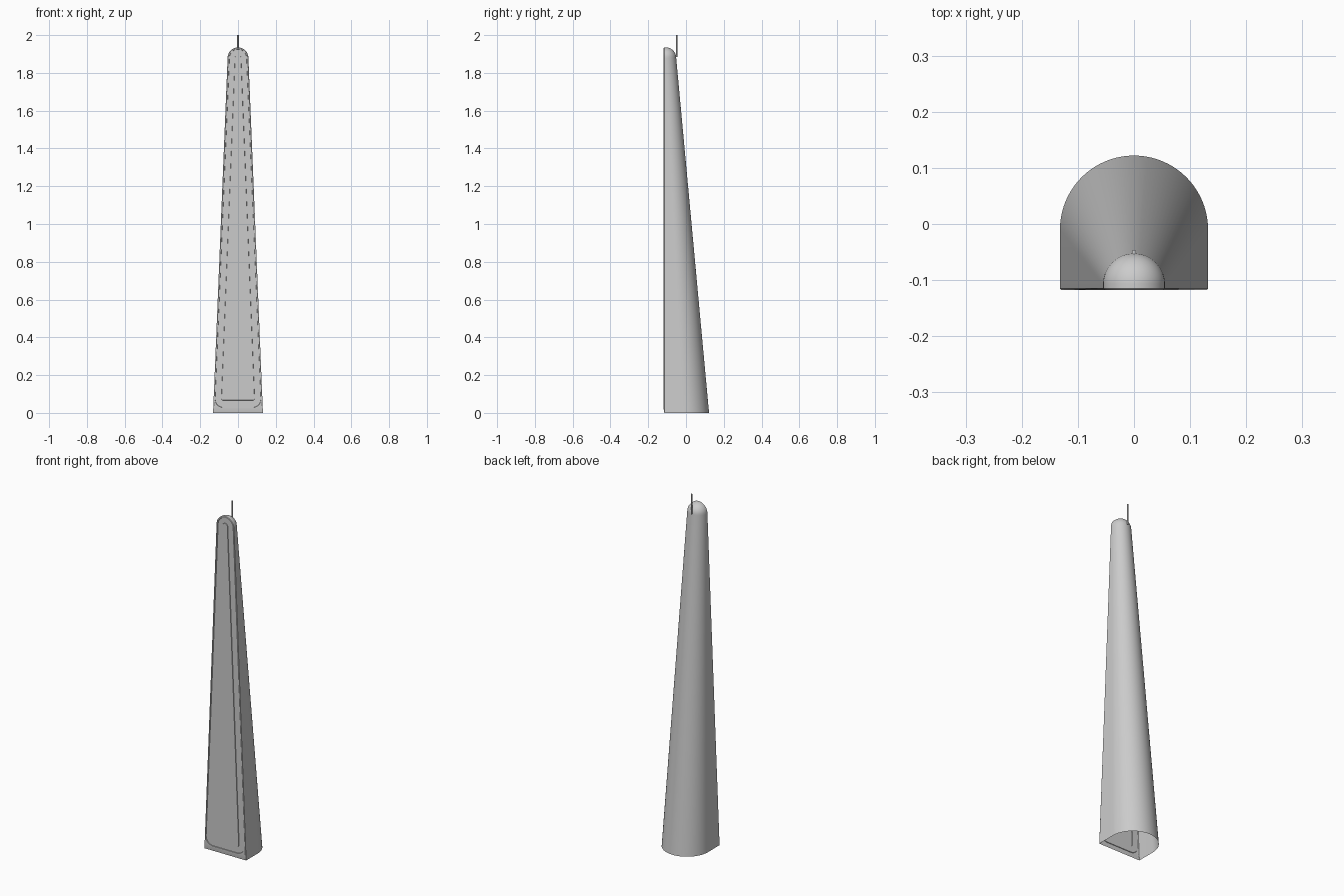
import bpy
import bmesh
from math import sin, cos, pi
from mathutils import Vector

old = bpy.data.objects.get("Cube")
if old:
    bpy.data.objects.remove(old, do_unlink=True)

grey = bpy.data.materials.new("light_grey")
grey.use_nodes = True
colour = (0.6, 0.6, 0.6, 1)
grey.diffuse_color = colour
grey.node_tree.nodes["Principled BSDF"].inputs["Base Color"].default_value = colour

EDGE_Y, FRONT_Y = -0.115, -0.118      # edge of the shell, front surface
BASE_R, TOP_R = 0.132, 0.055
BASE_CY, TOP_CY = -0.01, -0.107
SHOULDER = 1.88                       # height where the dome begins


def loft(name, rings, closed=False, fill_end=False):
    """Bridge equal-length rings of points into one surface facing outwards."""
    bm = bmesh.new()
    rows = [[bm.verts.new(p) for p in ring] for ring in rings]
    n = len(rows[0])
    for a, b in zip(rows, rows[1:]):
        for i in range(n if closed else n - 1):
            j = (i + 1) % n
            bm.faces.new((a[i], a[j], b[j], b[i]))
    if fill_end:
        bm.faces.new(rows[-1])
    bmesh.ops.remove_doubles(bm, verts=bm.verts, dist=0.00005)
    bmesh.ops.recalc_face_normals(bm, faces=bm.faces)
    bm.normal_update()
    outward = 0
    for f in bm.faces:
        c = f.calc_center_median()
        outward += f.normal.dot(c - Vector((0, -0.06, c.z))) * f.calc_area()
    if outward < 0:
        bmesh.ops.reverse_faces(bm, faces=bm.faces)
    mesh = bpy.data.meshes.new(name)
    bm.to_mesh(mesh)
    bm.free()
    obj = bpy.data.objects.new(name, mesh)
    bpy.context.collection.objects.link(obj)
    finish(obj)
    return obj


def finish(obj):
    obj.data.materials.append(grey)
    bpy.ops.object.select_all(action="DESELECT")
    obj.select_set(True)
    bpy.context.view_layer.objects.active = obj
    bpy.ops.object.shade_smooth_by_angle(angle=pi / 6)


def section(r, cy, z, steps=40):
    """Half-round section, open at the front."""
    arc = [(r * cos(pi * i / steps), cy + r * sin(pi * i / steps), z)
           for i in range(steps + 1)]
    return [(r, EDGE_Y, z)] + arc + [(-r, EDGE_Y, z)]


def front_loop(base_half, top_half, z0, corner, y):
    """Tapered outline with rounded lower corners and a round top."""
    pts = []
    for i in range(9):
        a = -pi / 2 + i * pi / 16
        pts.append((base_half - corner + corner * cos(a), y,
                    z0 + corner + corner * sin(a)))
    for i in range(21):
        a = pi * i / 20
        pts.append((top_half * cos(a), y, SHOULDER + top_half * sin(a)))
    pts += [(-x, y, z) for x, y, z in reversed(pts[:9])]
    return pts


# Hollow tapered shell, open underneath
loft("tower_shell", [section(BASE_R, BASE_CY, 0), section(TOP_R, TOP_CY, SHOULDER)])

# Quarter-round cap
loft("tower_dome", [section(TOP_R * cos(pi * i / 20), TOP_CY,
                            SHOULDER + TOP_R * sin(pi * i / 20)) for i in range(11)])

# Front wall: bevelled rim, shallow channel and raised centre panel
loft("front_wall", [
    front_loop(BASE_R, TOP_R, 0, 0.0002, EDGE_Y),
    front_loop(0.129, 0.052, 0.02, 0.002, FRONT_Y),
    front_loop(0.122, 0.046, 0.028, 0.045, FRONT_Y),
    front_loop(0.121, 0.045, 0.029, 0.045, EDGE_Y),
    front_loop(0.088, 0.016, 0.066, 0.01, EDGE_Y),
    front_loop(0.087, 0.015, 0.067, 0.01, FRONT_Y),
], closed=True, fill_end=True)

# Thin mast behind the dome
bpy.ops.mesh.primitive_cylinder_add(vertices=16, radius=0.004, depth=0.115,
                                    location=(0, -0.05, 1.9425))
mast = bpy.context.object
mast.name = "mast"
finish(mast)
